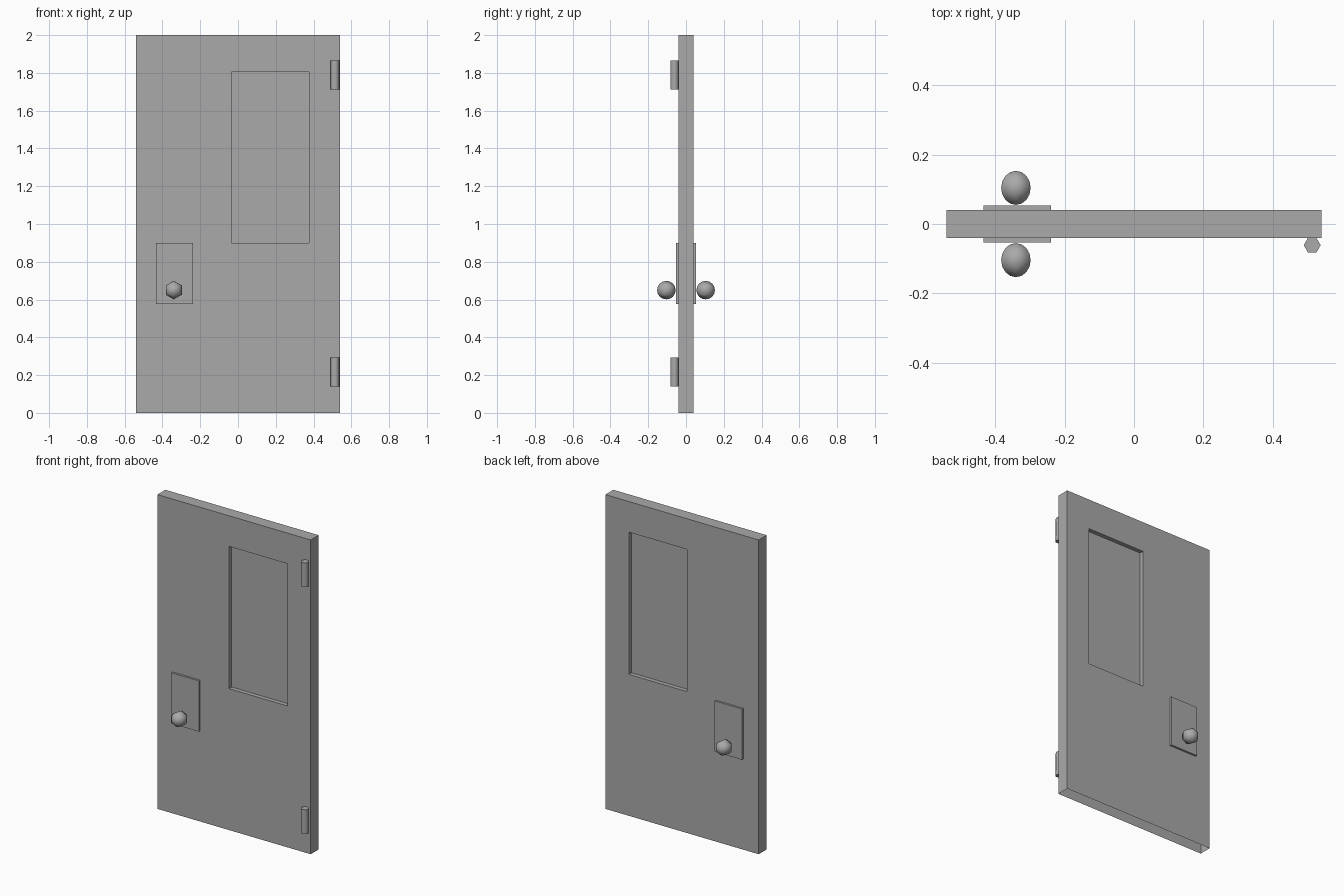
import bpy
import bmesh
from math import radians
from mathutils import Matrix, Vector

default_cube = bpy.data.objects.get("Cube")
if default_cube:
    bpy.data.objects.remove(default_cube, do_unlink=True)

# Single grey material
GREY = (0.4, 0.4, 0.4, 1.0)
grey = bpy.data.materials.new("plain_grey")
grey.use_nodes = True
grey.diffuse_color = GREY
grey.node_tree.nodes["Principled BSDF"].inputs["Base Color"].default_value = GREY

HALF_DEPTH = 0.04
RECESS = 0.027
WINDOW_X = (-0.035, 0.375)
WINDOW_Z = (0.90, 1.805)


def finish(name, bm, smooth_angle=None):
    mesh = bpy.data.meshes.new(name)
    bm.to_mesh(mesh)
    bm.free()
    mesh.materials.append(grey)
    obj = bpy.data.objects.new(name, mesh)
    bpy.context.collection.objects.link(obj)
    if smooth_angle:
        bpy.ops.object.select_all(action="DESELECT")
        obj.select_set(True)
        bpy.context.view_layer.objects.active = obj
        bpy.ops.object.shade_smooth_by_angle(angle=radians(smooth_angle))
    return obj


def box(low, high):
    low, high = Vector(low), Vector(high)
    bm = bmesh.new()
    bmesh.ops.create_cube(bm, size=1)
    bmesh.ops.scale(bm, vec=high - low, verts=bm.verts)
    bmesh.ops.translate(bm, vec=(low + high) / 2, verts=bm.verts)
    return bm


# Door slab, open underneath, with a window recess on both sides
bm = box((-0.54, -HALF_DEPTH, 0), (0.54, HALF_DEPTH, 2))
bm.normal_update()
bottom = [f for f in bm.faces if f.normal.z < -0.9]
bmesh.ops.delete(bm, geom=bottom, context="FACES_ONLY")
cuts = [((x, 0, 0), (1, 0, 0)) for x in WINDOW_X]
cuts += [((0, 0, z), (0, 0, 1)) for z in WINDOW_Z]
for point, normal in cuts:
    bmesh.ops.bisect_plane(bm, geom=bm.verts[:] + bm.edges[:] + bm.faces[:],
                           plane_co=point, plane_no=normal)
bm.normal_update()
panes = []
for f in bm.faces:
    c = f.calc_center_median()
    if (abs(f.normal.y) > 0.9 and WINDOW_X[0] < c.x < WINDOW_X[1]
            and WINDOW_Z[0] < c.z < WINDOW_Z[1]):
        panes.append(f)
for f in bmesh.ops.extrude_discrete_faces(bm, faces=panes)["faces"]:
    inward = -RECESS if f.calc_center_median().y > 0 else RECESS
    bmesh.ops.translate(bm, vec=(0, inward, 0), verts=f.verts)
finish("door_slab", bm)

# Lock plates and knobs on both sides
for side, sign in (("front", -1), ("back", 1)):
    ys = sorted((sign * HALF_DEPTH, sign * 0.053))
    finish(side + "_lock_plate",
           box((-0.433, ys[0], 0.577), (-0.239, ys[1], 0.90)))

    bm = bmesh.new()
    bmesh.ops.create_uvsphere(bm, u_segments=6, v_segments=8, radius=0.049)
    place = Matrix.Translation((-0.34, sign * 0.104, 0.65))
    bm.transform(place @ Matrix.Rotation(radians(90), 4, "X"))
    finish(side + "_knob", bm, 80)

# Six-sided hinge barrels
for name, z in (("lower_hinge", 0.217), ("upper_hinge", 1.788)):
    bm = bmesh.new()
    bmesh.ops.create_cone(bm, cap_ends=True, segments=6, radius1=0.0243,
                          radius2=0.0243, depth=0.154)
    # Turn one corner towards the slab's edge
    turn = Matrix.Rotation(radians(30), 4, "Z")
    bm.transform(Matrix.Translation((0.513, -0.061, z)) @ turn)
    finish(name, bm, 70)
